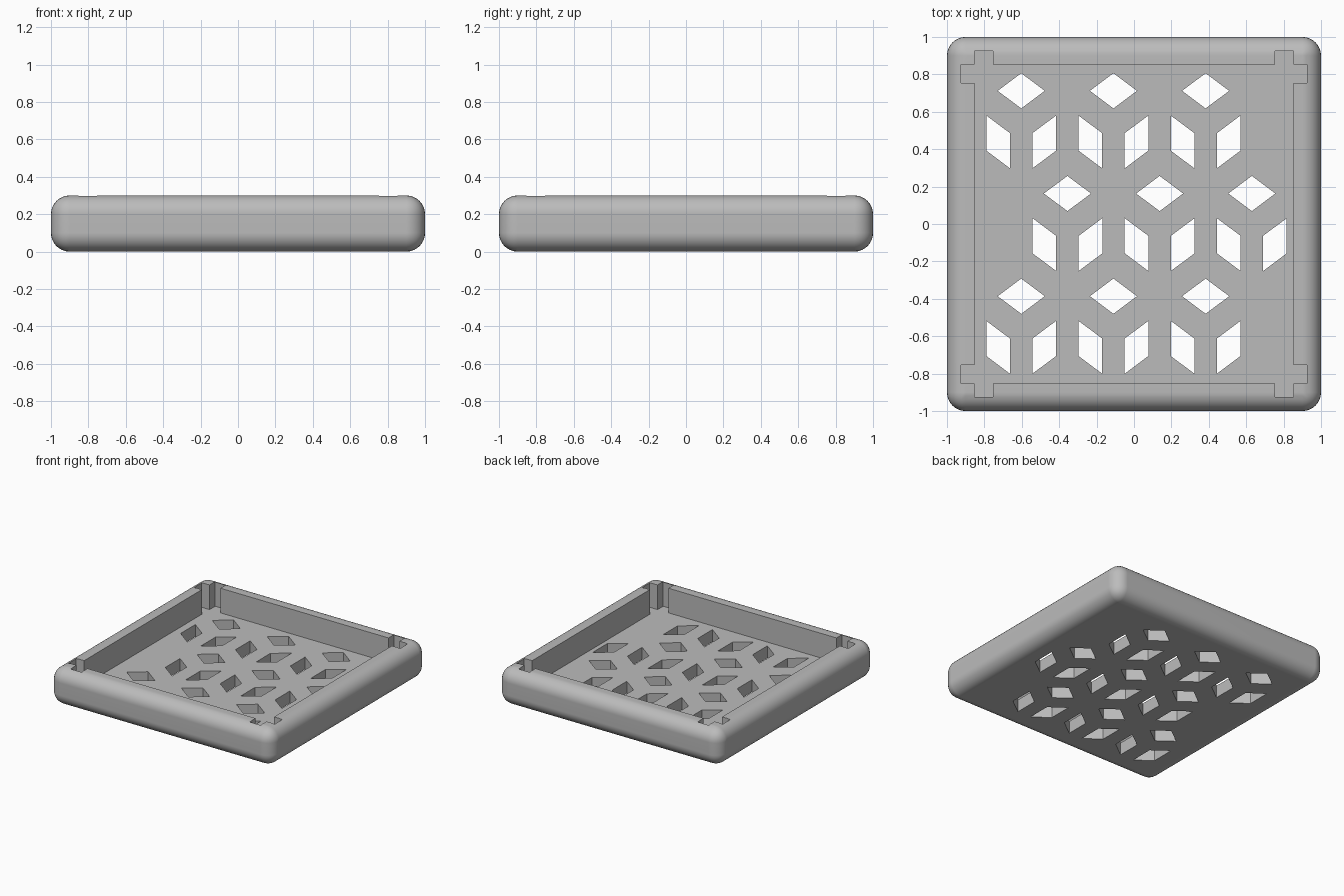
import bpy, bmesh

if "Cube" in bpy.data.objects:
    bpy.data.objects.remove(bpy.data.objects["Cube"])

SIZE, HEIGHT, ROUND, FLOOR = 2.0, 0.3, 0.1, 0.1

grey = bpy.data.materials.new("plain_grey")
grey.diffuse_color = (0.5, 0.5, 0.5, 1)
grey.use_nodes = True
grey.node_tree.nodes["Principled BSDF"].inputs["Base Color"].default_value = grey.diffuse_color


def prism_object(name, outlines, z0, z1):
    """Make one object from closed outlines extruded from z0 to z1."""
    bm = bmesh.new()
    for pts in outlines:
        face = bm.faces.new([bm.verts.new((x, y, z0)) for x, y in pts])
        ext = bmesh.ops.extrude_face_region(bm, geom=[face])
        top = [v for v in ext["geom"] if isinstance(v, bmesh.types.BMVert)]
        bmesh.ops.translate(bm, verts=top, vec=(0, 0, z1 - z0))
    bmesh.ops.recalc_face_normals(bm, faces=bm.faces[:])
    mesh = bpy.data.meshes.new(name)
    bm.to_mesh(mesh)
    bm.free()
    mesh.materials.append(grey)
    obj = bpy.data.objects.new(name, mesh)
    bpy.context.collection.objects.link(obj)
    return obj


# Rounded square tray block
h = SIZE / 2
tray = prism_object("tray", [[(-h, -h), (h, -h), (h, h), (-h, h)]], 0, HEIGHT)
bm = bmesh.new()
bm.from_mesh(tray.data)
bmesh.ops.bevel(bm, geom=bm.edges[:], offset=ROUND, segments=8, profile=0.5,
                affect='EDGES', clamp_overlap=True)
bm.to_mesh(tray.data)
bm.free()

# Inner pocket with a pair of slots at each corner (one corner, turned four times)
wall, slot_start, slot_end = 0.853, 0.755, 0.925
corner = [(slot_end, slot_start), (slot_end, wall), (wall, wall),
          (wall, slot_end), (slot_start, slot_end), (slot_start, wall)]
corner.insert(0, (wall, slot_start))
pocket = []
for turn in range(4):
    pocket += corner
    corner = [(-y, x) for x, y in corner]
pocket_cutter = prism_object("pocket_cutter", [pocket], FLOOR, HEIGHT + 0.2)

# Diamond holes, each with two slanted holes below it
W, D = 0.126, 0.094
holes = []
for row in range(3):
    y = 0.712 - 0.549 * row
    for col in range(3):
        x = -0.603 + 0.493 * col + (0.247 if row == 1 else 0)
        holes.append([(x - W, y), (x, y - D), (x + W, y), (x, y + D)])
        for side in (-1, 1):
            cx, cy, w = x + side * 0.1235, y - 0.273, side * W / 2
            holes.append([(cx + w, cy + 0.141), (cx + w, cy - 0.047),
                          (cx - w, cy - 0.141), (cx - w, cy + 0.047)])
hole_cutter = prism_object("hole_cutter", holes, -0.1, FLOOR + 0.05)

# Cut the pocket and holes out of the block
bpy.context.view_layer.objects.active = tray
tray.select_set(True)
for cutter in (pocket_cutter, hole_cutter):
    mod = tray.modifiers.new("cut", 'BOOLEAN')
    mod.operation = 'DIFFERENCE'
    mod.solver = 'EXACT'
    mod.object = cutter
    bpy.ops.object.modifier_apply(modifier=mod.name)
    bpy.data.objects.remove(cutter)

# Smooth rounding, crisp cut edges
bpy.ops.object.select_all(action='DESELECT')
tray.select_set(True)
bpy.ops.object.shade_smooth_by_angle(angle=0.52)
weighted = tray.modifiers.new("flat_faces", 'WEIGHTED_NORMAL')
weighted.keep_sharp = True
